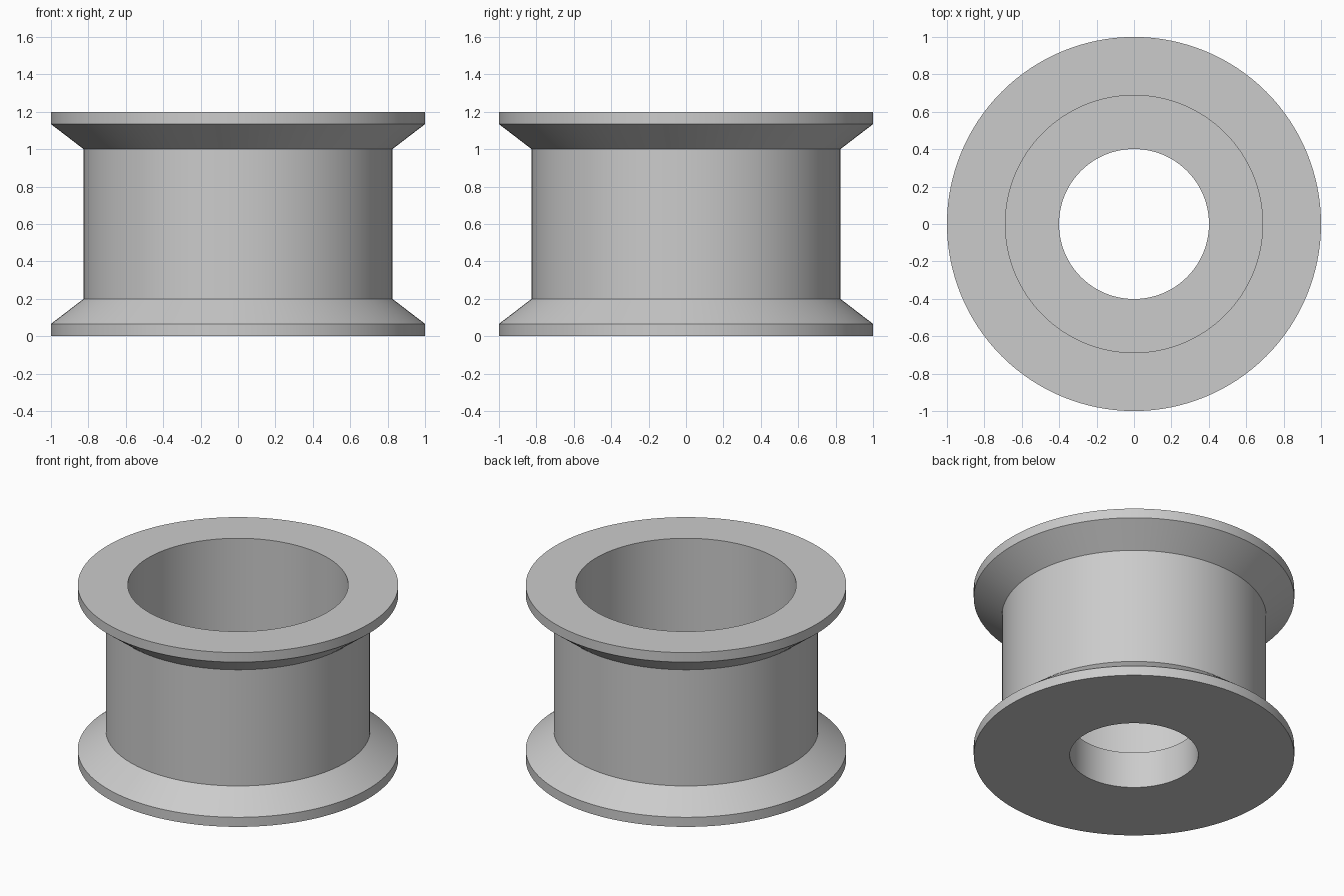
import bpy
import bmesh
import math

SEGMENTS = 128

cube = bpy.data.objects.get("Cube")
if cube:
    bpy.data.objects.remove(cube, do_unlink=True)

# Plain grey for the whole part
grey = bpy.data.materials.new("plain_grey")
grey.use_nodes = True
colour = (0.6, 0.6, 0.6, 1)
grey.diffuse_color = colour
grey.node_tree.nodes["Principled BSDF"].inputs["Base Color"].default_value = colour


def lathe(name, profile, material):
    """Revolve a closed (radius, height) profile about the z axis."""
    bm = bmesh.new()
    verts = [bm.verts.new((r, 0, z)) for r, z in profile]
    edges = [bm.edges.new((v, verts[i - 1])) for i, v in enumerate(verts)]
    bmesh.ops.spin(bm, geom=verts + edges, cent=(0, 0, 0), axis=(0, 0, 1),
                   angle=math.tau, steps=SEGMENTS, use_merge=True)
    bmesh.ops.remove_doubles(bm, verts=bm.verts, dist=0.0001)
    bmesh.ops.recalc_face_normals(bm, faces=bm.faces)
    mesh = bpy.data.meshes.new(name)
    bm.to_mesh(mesh)
    bm.free()
    mesh.materials.append(material)
    obj = bpy.data.objects.new(name, mesh)
    bpy.context.collection.objects.link(obj)
    bpy.ops.object.select_all(action="DESELECT")
    obj.select_set(True)
    bpy.context.view_layer.objects.active = obj
    bpy.ops.object.shade_smooth_by_angle(angle=math.radians(30))
    return obj


# Flanged roller: two bevelled rims, straight waist, stepped bore
height, rim, flange = 1.2, 0.066, 0.2
outer, waist, bore, small_bore, floor = 1.0, 0.825, 0.688, 0.401, 0.25
lathe("flanged_roller", [
    (small_bore, 0), (outer, 0), (outer, rim), (waist, flange),
    (waist, height - flange), (outer, height - rim), (outer, height),
    (bore, height), (bore, floor), (small_bore, floor),
], grey)
